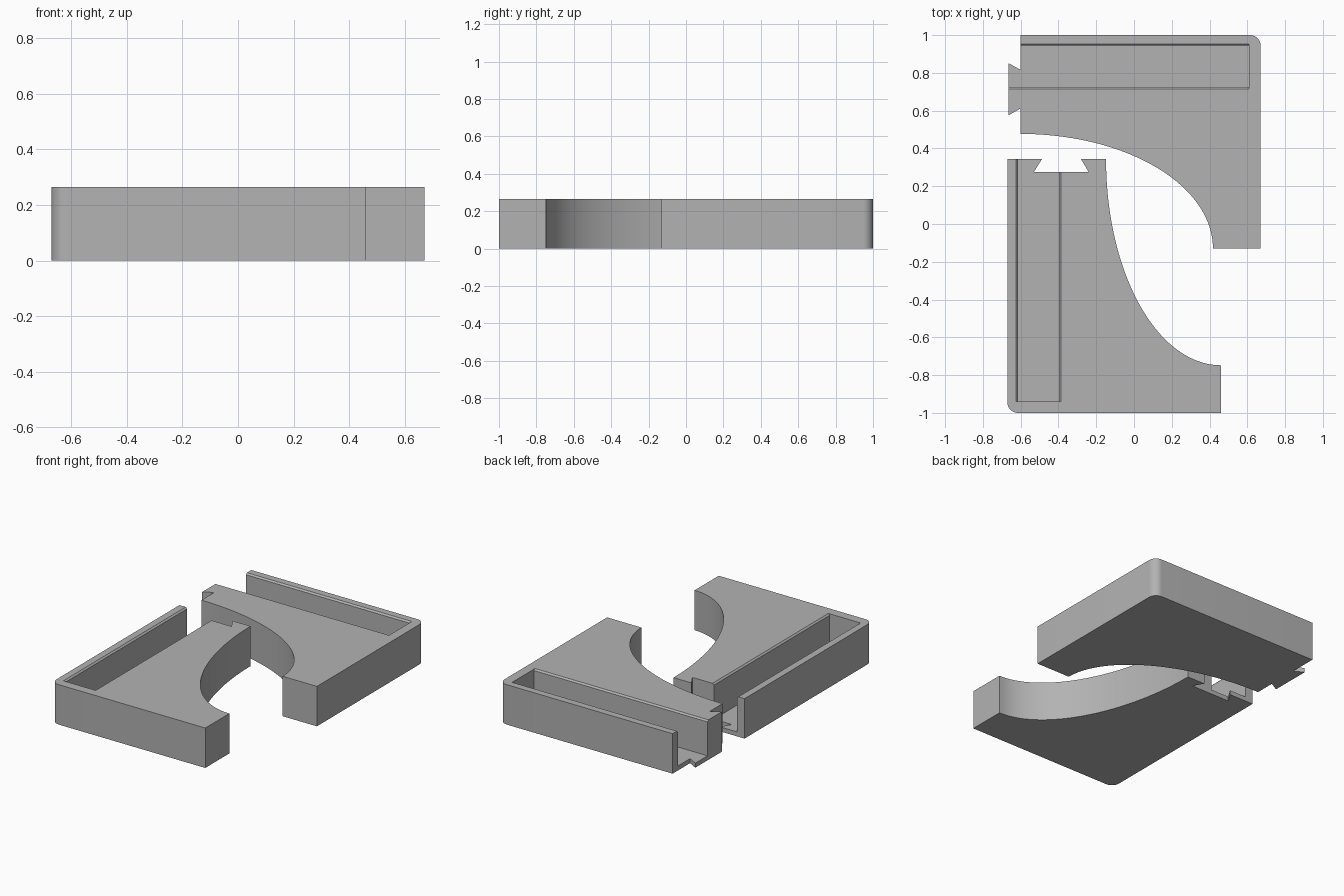
import bpy, bmesh, math
from mathutils import Vector

if "Cube" in bpy.data.objects:
    bpy.data.objects.remove(bpy.data.objects["Cube"])

H = 0.265        # full height
FLOOR = 0.03     # trough floor thickness
CH = 0.01        # bevel on trough rims

grey = bpy.data.materials.new("plain_grey")
grey.diffuse_color = (0.45, 0.45, 0.45, 1)
grey.use_nodes = True
grey.node_tree.nodes["Principled BSDF"].inputs["Base Color"].default_value = grey.diffuse_color


def arc(cx, cy, rx, ry, a0, a1, n):
    """Points on an elliptical arc, angles in degrees."""
    angles = [math.radians(a0 + (a1 - a0) * i / n) for i in range(n + 1)]
    return [(cx + rx * math.cos(a), cy + ry * math.sin(a)) for a in angles]


def extrude(name, points, offset):
    """Solid prism from a flat 3D outline."""
    bm = bmesh.new()
    face = bm.faces.new([bm.verts.new(p) for p in points])
    new = bmesh.ops.extrude_face_region(bm, geom=[face])["geom"]
    verts = [v for v in new if isinstance(v, bmesh.types.BMVert)]
    bmesh.ops.translate(bm, verts=verts, vec=Vector(offset))
    bmesh.ops.recalc_face_normals(bm, faces=bm.faces)
    mesh = bpy.data.meshes.new(name)
    bm.to_mesh(mesh)
    bm.free()
    ob = bpy.data.objects.new(name, mesh)
    bpy.context.collection.objects.link(ob)
    mesh.materials.append(grey)
    return ob


def trough_profile(a, b):
    """Cross-section of the trough between a and b, bevelled at the rim."""
    return [(a, FLOOR), (b, FLOOR), (b, H - CH), (b + CH, H), (b + CH, H + 0.1),
            (a - CH, H + 0.1), (a - CH, H), (a, H - CH)]


def cut(ob, cutter):
    mod = ob.modifiers.new("trough", 'BOOLEAN')
    mod.operation = 'DIFFERENCE'
    mod.solver = 'EXACT'
    mod.object = cutter
    bpy.ops.object.select_all(action='DESELECT')
    bpy.context.view_layer.objects.active = ob
    ob.select_set(True)
    bpy.ops.object.modifier_apply(modifier=mod.name)
    bpy.data.objects.remove(cutter)
    bpy.ops.object.shade_smooth_by_angle(angle=math.radians(30))


# Rear corner piece with a dovetail tongue
rear = arc(-0.602, -0.13, 1.02, 0.607, 90, 0, 40)
rear += [(0.67, -0.13)] + arc(0.615, 0.945, 0.055, 0.055, 0, 90, 8)
rear += [(-0.602, 1.0), (-0.602, 0.817), (-0.665, 0.852), (-0.665, 0.575), (-0.602, 0.611)]
rear_piece = extrude("rear_tongue_piece", [(x, y, 0) for x, y in rear], (0, 0, H))
cut(rear_piece, extrude("rear_trough_cutter",
    [(-0.8, y, z) for y, z in trough_profile(0.724, 0.944)], (0.8 + 0.608, 0, 0)))

# Front corner piece with a dovetail socket
front = arc(0.46, 0.343, 0.608, 1.091, 180, 270, 40)
front += [(0.46, -1.0)] + arc(-0.615, -0.945, 0.055, 0.055, 270, 180, 8)
front += [(-0.67, 0.343), (-0.488, 0.343), (-0.53, 0.275), (-0.24, 0.275), (-0.28, 0.343)]
front_piece = extrude("front_socket_piece", [(x, y, 0) for x, y in front], (0, 0, H))
cut(front_piece, extrude("front_trough_cutter",
    [(x, 0.5, z) for x, z in trough_profile(-0.614, -0.397)], (0, -0.5 - 0.939, 0)))
